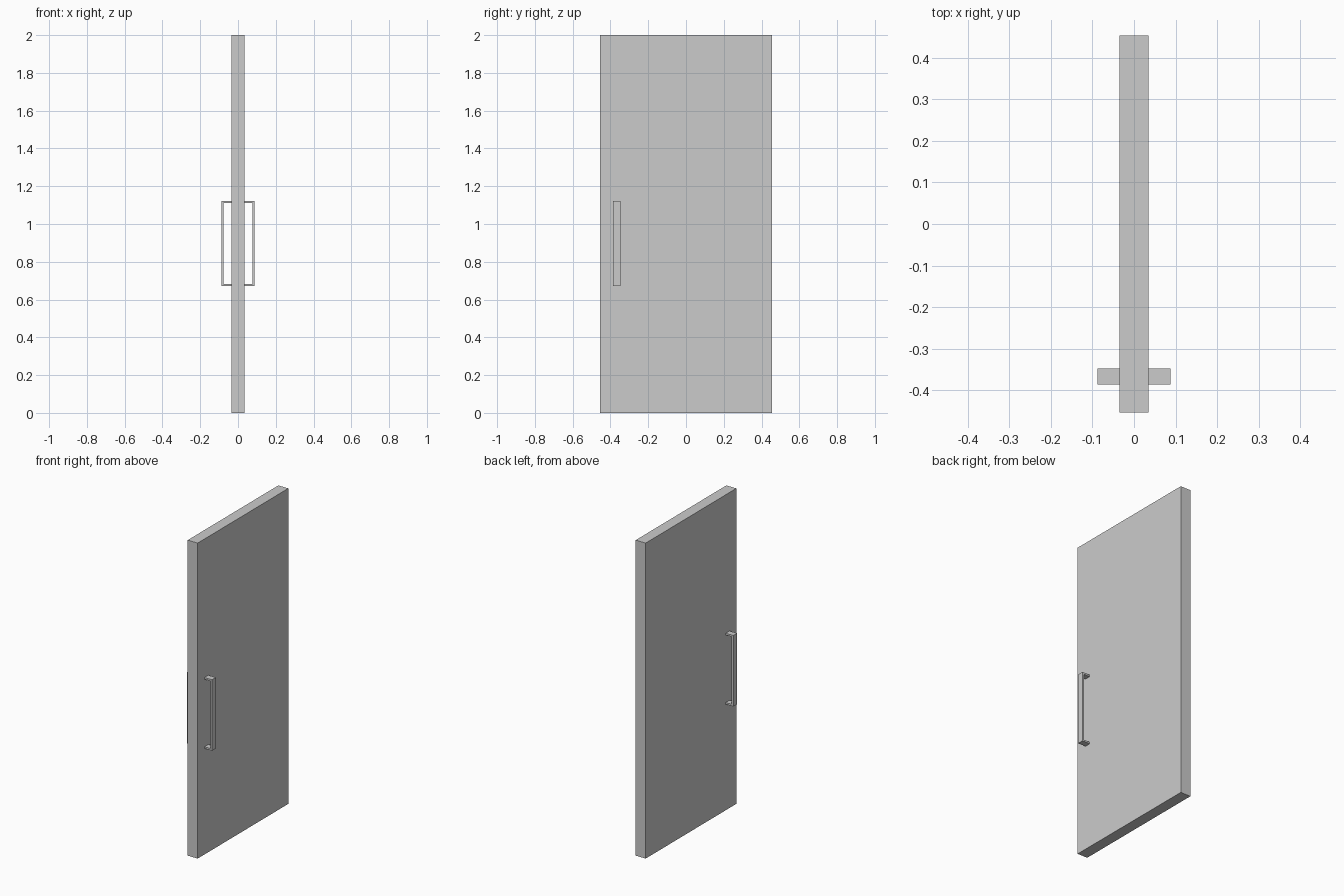
import bpy, bmesh

if "Cube" in bpy.data.objects:
    bpy.data.objects.remove(bpy.data.objects["Cube"])

# Main dimensions
DOOR_X, DOOR_Y, DOOR_Z = 0.07, 0.908, 2.0
HANDLE_OUT, STRIP = 0.088, 0.011
Z0, Z1 = 0.672, 1.122
Y0, Y1 = -0.386, -0.348


def make_object(name, bm):
    bmesh.ops.recalc_face_normals(bm, faces=bm.faces)
    mesh = bpy.data.meshes.new(name)
    bm.to_mesh(mesh)
    bm.free()
    obj = bpy.data.objects.new(name, mesh)
    bpy.context.collection.objects.link(obj)
    return obj


# Door panel
bm = bmesh.new()
bmesh.ops.create_cube(bm, size=1)
for v in bm.verts:
    v.co.x *= DOOR_X
    v.co.y *= DOOR_Y
    v.co.z = (v.co.z + 0.5) * DOOR_Z
make_object("door_panel", bm)

# Pull handles: flat strip bent into a bracket, one on each face of the door
inner, outer = DOOR_X / 2, HANDLE_OUT
profile = [(inner, Z0), (outer, Z0), (outer, Z1), (inner, Z1),
           (inner, Z1 - STRIP), (outer - STRIP, Z1 - STRIP),
           (outer - STRIP, Z0 + STRIP), (inner, Z0 + STRIP)]


def make_handle(name, side):
    bm = bmesh.new()
    face = bm.faces.new([bm.verts.new((side * x, Y0, z)) for x, z in profile])
    ext = bmesh.ops.extrude_face_region(bm, geom=[face], use_keep_orig=True)
    verts = [g for g in ext["geom"] if isinstance(g, bmesh.types.BMVert)]
    bmesh.ops.translate(bm, verts=verts, vec=(0, Y1 - Y0, 0))
    return make_object(name, bm)


for name, side in (("right_handle", 1), ("left_handle", -1)):
    make_handle(name, side)
